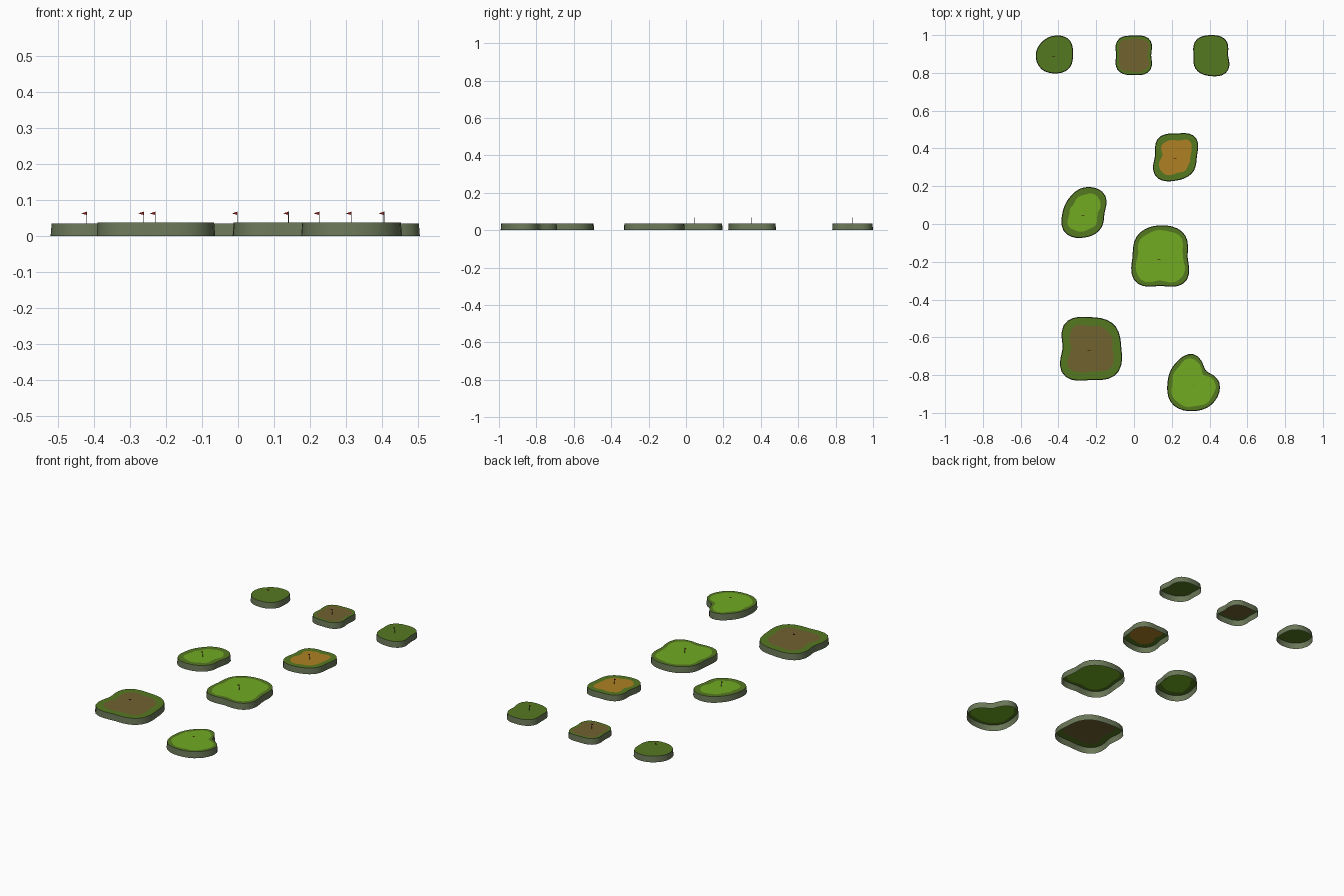
import bpy, bmesh, math

if "Cube" in bpy.data.objects:
    bpy.data.objects.remove(bpy.data.objects["Cube"])


def material(name, *rgb):
    """Flat colour from 0-255 display values."""
    m = bpy.data.materials.new(name)
    m.diffuse_color = (*[((c / 255 + 0.055) / 1.055) ** 2.4 for c in rgb], 1)
    m.use_nodes = True
    m.node_tree.nodes["Principled BSDF"].inputs["Base Color"].default_value = m.diffuse_color
    return m


WALL = material("earth wall", 106, 119, 88)
ROUGH = material("rough grass", 85, 121, 33)
GRASS = material("light grass", 113, 171, 34)
DIRT = material("brown dirt", 113, 98, 48)
SAND = material("orange sand", 173, 128, 35)
POLE = material("pole grey", 120, 112, 110)
FLAG = material("flag red", 150, 25, 25)

SEGS = 36
TAPER = 0.003


def outline(radii):
    """Closed smooth curve through evenly spaced radii (thousandths)."""
    n, out = len(radii), []
    for i in range(SEGS):
        k, t = divmod(i * n / SEGS, 1)
        a, b, c, d = (radii[(int(k) + j) % n] for j in (-1, 0, 1, 2))
        r = b + 0.5 * t * (c - a + t * (2 * a - 5 * b + 4 * c - d
                                        + t * (3 * b - a - 3 * c + d)))
        out.append(r / 1000)
    return out


def make_object(name, bm, mats, smooth=False):
    me = bpy.data.meshes.new(name)
    bm.to_mesh(me)
    bm.free()
    for m in mats:
        me.materials.append(m)
    ob = bpy.data.objects.new(name, me)
    bpy.context.collection.objects.link(ob)
    if smooth:
        bpy.ops.object.select_all(action='DESELECT')
        ob.select_set(True)
        bpy.context.view_layer.objects.active = ob
        bpy.ops.object.shade_smooth_by_angle(angle=math.radians(40))


def flag(name, x, y, top):
    """Thin pole with a small pennant pointing to -x."""
    bm = bmesh.new()
    tip = 0.067
    ret = bmesh.ops.create_cone(bm, cap_ends=True, segments=6,
                                radius1=0.001, radius2=0.001, depth=tip - top)
    bmesh.ops.translate(bm, verts=ret["verts"], vec=(x, y, (tip + top) / 2))
    a, b = ([bm.verts.new((x, y + s, tip)),
             bm.verts.new((x - 0.015, y + s, tip - 0.0045)),
             bm.verts.new((x, y + s, tip - 0.009))] for s in (-0.0005, 0.0005))
    faces = [bm.faces.new(a), bm.faces.new(b[::-1])]
    for i in range(3):
        j = (i + 1) % 3
        faces.append(bm.faces.new((a[i], b[i], b[j], a[j])))
    for f in faces:
        f.material_index = 1
    bmesh.ops.recalc_face_normals(bm, faces=bm.faces)
    make_object(name, bm, [POLE, FLAG])


def island(name, cx, cy, radii, patch=None, inset=0.0):
    """Open-bottomed plot: side wall, rough border, coloured patch, flag."""
    bm = bmesh.new()
    base = outline(radii)
    top = 0.037 if cy < 0 else 0.035

    def ring(rs, z):
        return [bm.verts.new((cx + r * math.cos(math.tau * i / SEGS),
                              cy + r * math.sin(math.tau * i / SEGS), z))
                for i, r in enumerate(rs)]

    def bridge(lo, hi, mat):
        for i in range(SEGS):
            j = (i + 1) % SEGS
            bm.faces.new((lo[i], lo[j], hi[j], hi[i])).material_index = mat

    edge = ring([r - TAPER for r in base], top)
    bridge(ring(base, 0), edge, 0)
    mats = [WALL, ROUGH]
    if patch:
        inner = ring([r - inset + 0.003 * math.sin(5 * i + cx * 9)
                      for i, r in enumerate(base)], top)
        bridge(edge, inner, 1)
        bm.faces.new(inner).material_index = 2
        mats.append(patch)
    else:
        bm.faces.new(edge).material_index = 1
    make_object(name, bm, mats, smooth=True)
    flag(name + "_flag", cx, cy - 0.012, top)


# Each plot: centre, radii every 45 degrees, patch colour and border width
island("back_left_plot", -0.42, 0.90,
       (97, 108, 97, 93, 100, 106, 103, 108))
island("back_middle_plot", -0.002, 0.894,
       (93, 119, 103, 116, 93, 116, 106, 119), DIRT, 0.018)
island("back_right_plot", 0.405, 0.894,
       (93, 114, 106, 110, 90, 108, 111, 124))
island("sand_plot", 0.225, 0.36,
       (108, 141, 119, 135, 114, 154, 130, 122), SAND, 0.037)
island("left_grass_plot", -0.262, 0.058,
       (106, 146, 136, 114, 117, 146, 130, 120), GRASS, 0.036)
island("middle_grass_plot", 0.14, -0.175,
       (144, 176, 168, 168, 148, 186, 153, 186), GRASS, 0.027)
island("front_dirt_plot", -0.23, -0.656,
       (163, 175, 163, 188, 148, 202, 170, 195), DIRT, 0.046)
island("front_grass_plot", 0.314, -0.841,
       (138, 93, 152, 140, 137, 158, 150, 150), GRASS, 0.024)
